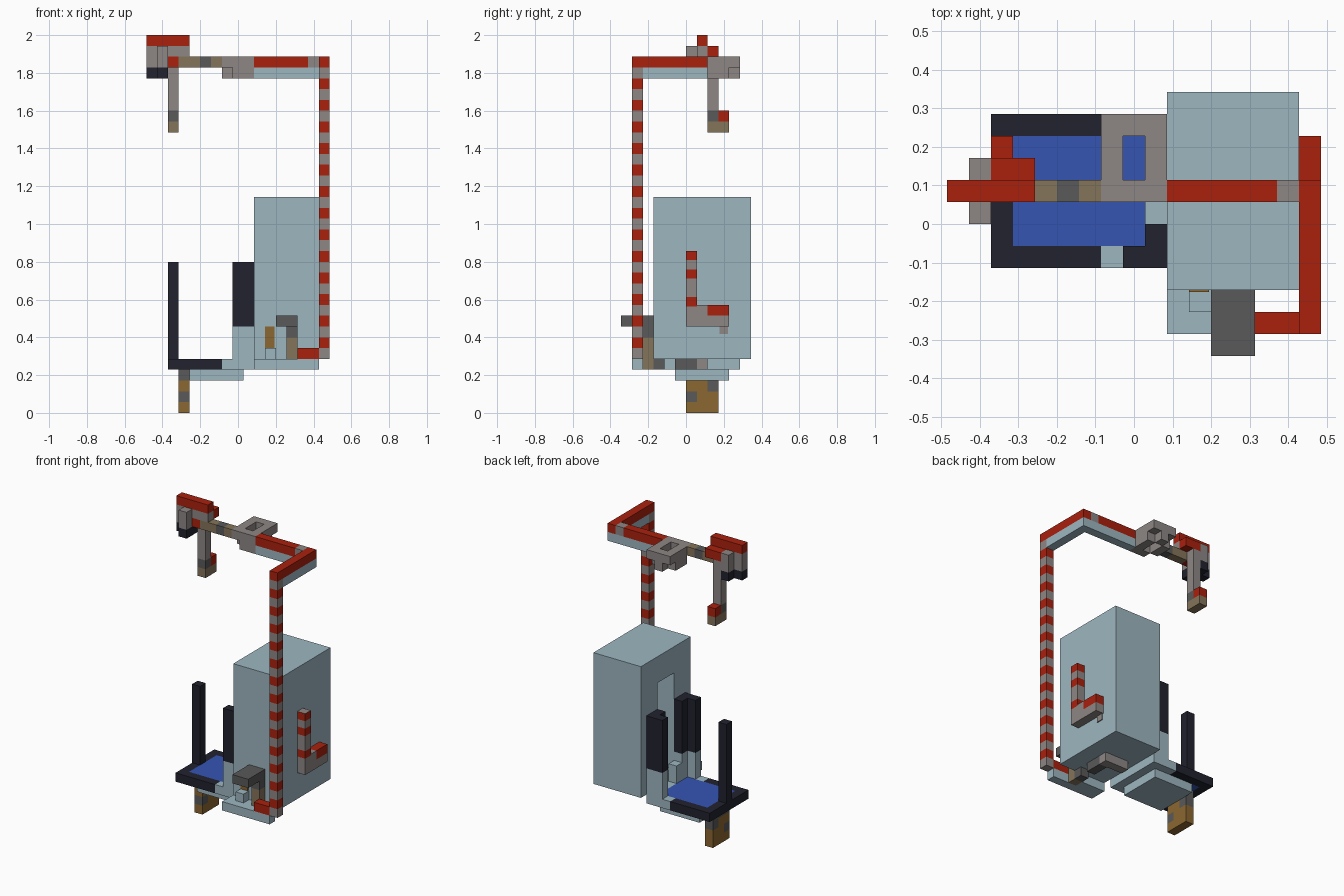
import bpy
import bmesh
from mathutils import Vector

cube = bpy.data.objects.get("Cube")
if cube:
    bpy.data.objects.remove(cube, do_unlink=True)

UNIT = 2 / 35                      # size of one block
ORIGIN = Vector((-8.5, -6, 0))     # corner of the block grid


def material(name, *rgb):
    mat = bpy.data.materials.new(name)
    mat.use_nodes = True
    color = (*rgb, 1)
    mat.diffuse_color = color
    node = next(n for n in mat.node_tree.nodes if n.type == "BSDF_PRINCIPLED")
    node.inputs["Base Color"].default_value = color
    return mat


PALE = material("pale_blue", .34, .47, .53)
RED = material("signal_red", .40, .015, .004)
GRAY = material("mid_gray", .27, .245, .235)
DARK = material("dark_gray", .10, .10, .10)
BLACK = material("blue_black", .015, .016, .027)
BLUE = material("strong_blue", .035, .09, .45)
BROWN = material("rust_brown", .26, .135, .03)
TAN = material("dull_tan", .235, .178, .102)


def box(name, mats, corner, size, axis=2):
    """Box on the block grid; a list of materials makes equal bands along axis."""
    bands = mats if isinstance(mats, list) else [mats]
    bm = bmesh.new()
    bmesh.ops.create_cube(bm, size=1)
    low, dim = Vector(corner), Vector(size)
    for v in bm.verts:
        v.co = low + Vector((c + .5) * d for c, d in zip(v.co, dim))
    step = dim[axis] / len(bands)
    normal = Vector([float(i == axis) for i in range(3)])
    for i in range(1, len(bands)):
        bmesh.ops.bisect_plane(bm, geom=bm.verts[:] + bm.edges[:] + bm.faces[:],
                               plane_co=low + normal * step * i, plane_no=normal)
    slots = list(dict.fromkeys(bands))
    for f in bm.faces:
        i = int((f.calc_center_median()[axis] - low[axis]) / step)
        f.material_index = slots.index(bands[max(0, min(i, len(bands) - 1))])
    for v in bm.verts:
        v.co = (v.co + ORIGIN) * UNIT
    mesh = bpy.data.meshes.new(name)
    bm.to_mesh(mesh)
    bm.free()
    for m in slots:
        mesh.materials.append(m)
    obj = bpy.data.objects.new(name, mesh)
    bpy.context.collection.objects.link(obj)
    return obj


# Large cabinet with a doorway on the platform side
cabinet = box("cabinet", PALE, (10, 3, 5), (6, 9, 15))
doorway = box("doorway_cutter", PALE, (9, 6, 6), (6, 3, 11))
doorway.hide_render = True
doorway.hide_viewport = True
doorway.display_type = "WIRE"
cut = cabinet.modifiers.new("doorway", "BOOLEAN")
cut.operation = "DIFFERENCE"
cut.solver = "EXACT"
cut.object = doorway

# Striped mast and the arm on top
box("mast", [GRAY, RED] * 14, (16, 1, 5), (1, 1, 28))
box("arm_side_top", RED, (16, 2, 32), (1, 6, 1))
box("arm_side_underside", PALE, (16, 2, 31), (1, 6, 1))
box("arm_cross_top", [RED] * 5 + [GRAY], (10, 7, 32), (6, 1, 1), axis=0)
box("arm_cross_underside", PALE, (10, 7, 31), (6, 1, 1))

# Open gray clamp on the arm
box("clamp_front", GRAY, (7, 7, 32), (3, 1, 1))
box("clamp_back", GRAY, (7, 10, 32), (3, 1, 1))
for side, x in (("left", 9), ("right", 7)):
    box("clamp_" + side, GRAY, (x, 8, 31), (1, 2, 2))
box("clamp_front_foot", GRAY, (8, 7, 31), (2, 1, 1))
box("clamp_back_foot", GRAY, (8, 10, 31), (1, 1, 1))
box("arm_tip", [TAN, TAN, DARK, TAN], (3, 7, 32), (4, 1, 1), axis=0)

# Lamp head at the end of the arm
box("head_cap", RED, (0, 7, 34), (4, 1, 1))
box("head_bar", GRAY, (0, 7, 33), (4, 1, 1))
box("head_end", GRAY, (0, 7, 32), (1, 1, 1))
box("head_housing", GRAY, (1, 6, 32), (1, 3, 2))
box("head_lens_end", BLACK, (0, 7, 31), (1, 1, 1))
box("head_lens", BLACK, (1, 6, 31), (1, 3, 1))
box("head_back_block", RED, (2, 8, 33), (2, 1, 1))
box("head_joint", RED, (2, 7, 32), (1, 1, 1))
box("hanging_rod", [TAN, DARK] + [GRAY] * 5, (2, 8, 26), (1, 1, 7))
box("hanging_hook", [TAN, RED], (2, 9, 26), (1, 1, 2))

# Lever on the cabinet side
box("lever_upright", [GRAY, RED] * 3 + [RED], (16, 6, 9), (1, 1, 6)).name = "lever_upright"
lever = bpy.data.objects["lever_upright"]
for f in lever.data.polygons:      # even stripes up to the red tip
    row = int((f.center.z / UNIT) - 9)
    f.material_index = 1 if row % 2 else 0
box("lever_base", GRAY, (16, 6, 8), (1, 4, 1))
box("lever_foot", [GRAY, RED, RED], (16, 7, 9), (1, 3, 1), axis=1)
box("lever_mark", GRAY, (16, 9.1, 7.3), (.1, .8, .7))

# Ledge and pipework in front of the cabinet
box("ledge_front", PALE, (10, 1, 4), (6, 1, 1))
box("ledge_back", PALE, (10, 2, 4), (3, 1, 1))
box("mast_foot", RED, (14, 1, 5), (2, 1, 1))
box("ledge_block", PALE, (11, 2, 5), (1, 1, 1))
box("cabinet_patch", BROWN, (11, 2.9, 6), (.9, .1, 2))
box("spout_top", DARK, (12, 0, 8), (2, 3, 1))
box("spout_pipe", [TAN, TAN, DARK], (13, 2, 5), (1, 1, 3))
box("under_pipe", [TAN, DARK], (13, 2, 4), (1, 2, 1), axis=1)
box("under_elbow", DARK, (13, 5, 4), (1, 2, 1))
box("under_elbow_end", GRAY, (11, 7, 4), (3, 1, 1))

# Platform with blue mat, black rim and pale slab below
box("platform_mat", BLUE, (3, 5, 4), (6, 5, 1))
box("platform_slab", PALE, (4, 5, 3), (5, 5, 1))
box("platform_rim_end", BLACK, (2, 4, 4), (1, 7, 1))
box("platform_threshold", PALE, (9, 4, 4), (1, 7, 1))
box("step_block", PALE, (9, 5, 5), (1, 2, 2))
for side, y, inner in (("front", 4, 5), ("back", 10, 9)):
    box("platform_rim_" + side, [BLACK] * 4 + [PALE], (3, y, 4), (5, 1, 1), axis=0)
    shades = [PALE] * 2 + [BLACK] * 3
    box("tower_" + side, shades, (8, y, 4), (2, 1, 10))
    box("tower_inner_" + side, shades, (9, inner, 4), (1, 1, 10))
box("end_post", BLACK, (2, 7, 5), (1, 1, 9))

# Mottled leg under the platform
for row, shades in enumerate(([BROWN] * 3, [DARK, BROWN, BROWN], [BROWN, BROWN, DARK])):
    box("leg_row_" + str(row + 1), shades, (3, 6, row), (1, 3, 1), axis=1)
box("leg_top", DARK, (3, 6, 3), (1, 3, 1))
